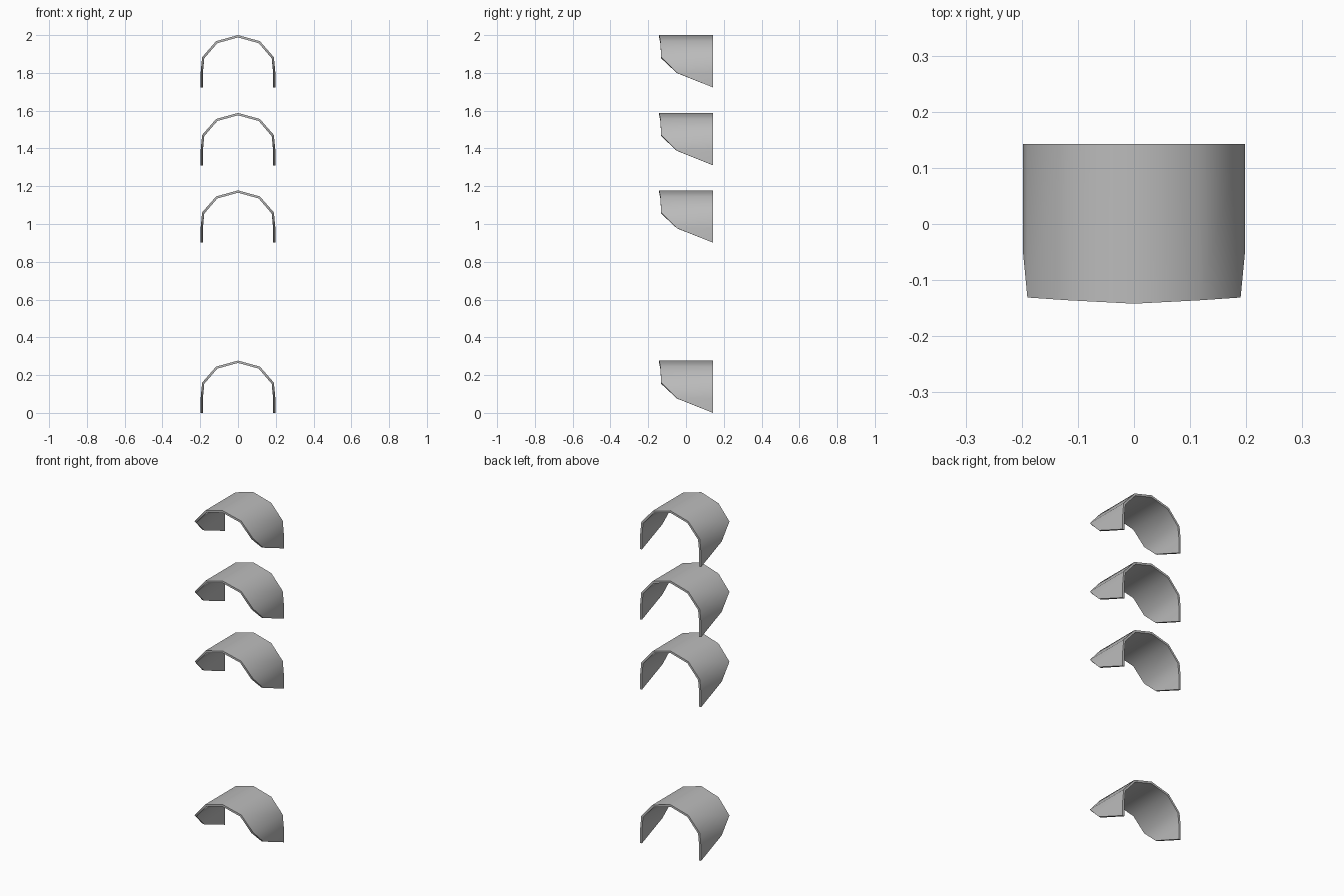
import bpy
import math

cube = bpy.data.objects.get("Cube")
if cube:
    bpy.data.objects.remove(cube, do_unlink=True)

grey = bpy.data.materials.new("plain grey")
grey.use_nodes = True
colour = (0.5, 0.5, 0.5, 1)
grey.diffuse_color = colour
grey.node_tree.nodes["Principled BSDF"].inputs["Base Color"].default_value = colour

HEIGHT = 0.277
BACK = 0.143
THICKNESS = 0.012

# Half arch from crown to lower tip: x, drop below crown, y of the front edge
HALF = [(0, 0, -0.142), (0.116, 0.032, -0.136), (0.19, 0.117, -0.131),
        (0.198, 0.2, -0.048), (0.198, HEIGHT, BACK)]
ARCH = [(-x, d, y) for x, d, y in reversed(HALF[1:])] + HALF


def make_hood(name, top):
    """Thin arched hood, cut back along its lower front edge."""
    verts, columns = [], []
    for x, drop, front in ARCH:
        start = len(verts)
        verts.append((x, front, top - drop))
        if front < BACK:
            verts.append((x, BACK, top - drop))
        columns.append((start, len(verts) - 1))
    faces = []
    for (f0, b0), (f1, b1) in zip(columns, columns[1:]):
        # the tip columns hold one point, which gives a triangle
        faces.append(list(dict.fromkeys((f0, f1, b1, b0))))

    mesh = bpy.data.meshes.new(name)
    mesh.from_pydata(verts, [], faces)
    mesh.materials.append(grey)
    hood = bpy.data.objects.new(name, mesh)
    bpy.context.collection.objects.link(hood)

    # Sheet thickness, inward from the outer skin
    shell = hood.modifiers.new("thickness", "SOLIDIFY")
    shell.thickness = THICKNESS
    shell.offset = -1
    shell.use_even_offset = True

    bpy.ops.object.select_all(action="DESELECT")
    hood.select_set(True)
    bpy.context.view_layer.objects.active = hood
    bpy.ops.object.modifier_apply(modifier=shell.name)
    bpy.ops.object.shade_smooth_by_angle(angle=math.radians(45))


# Three hoods close together and one set apart at the bottom
for name, top in (("top_hood", 2.0), ("upper_middle_hood", 1.588),
                  ("lower_middle_hood", 1.178), ("bottom_hood", HEIGHT)):
    make_hood(name, top)
